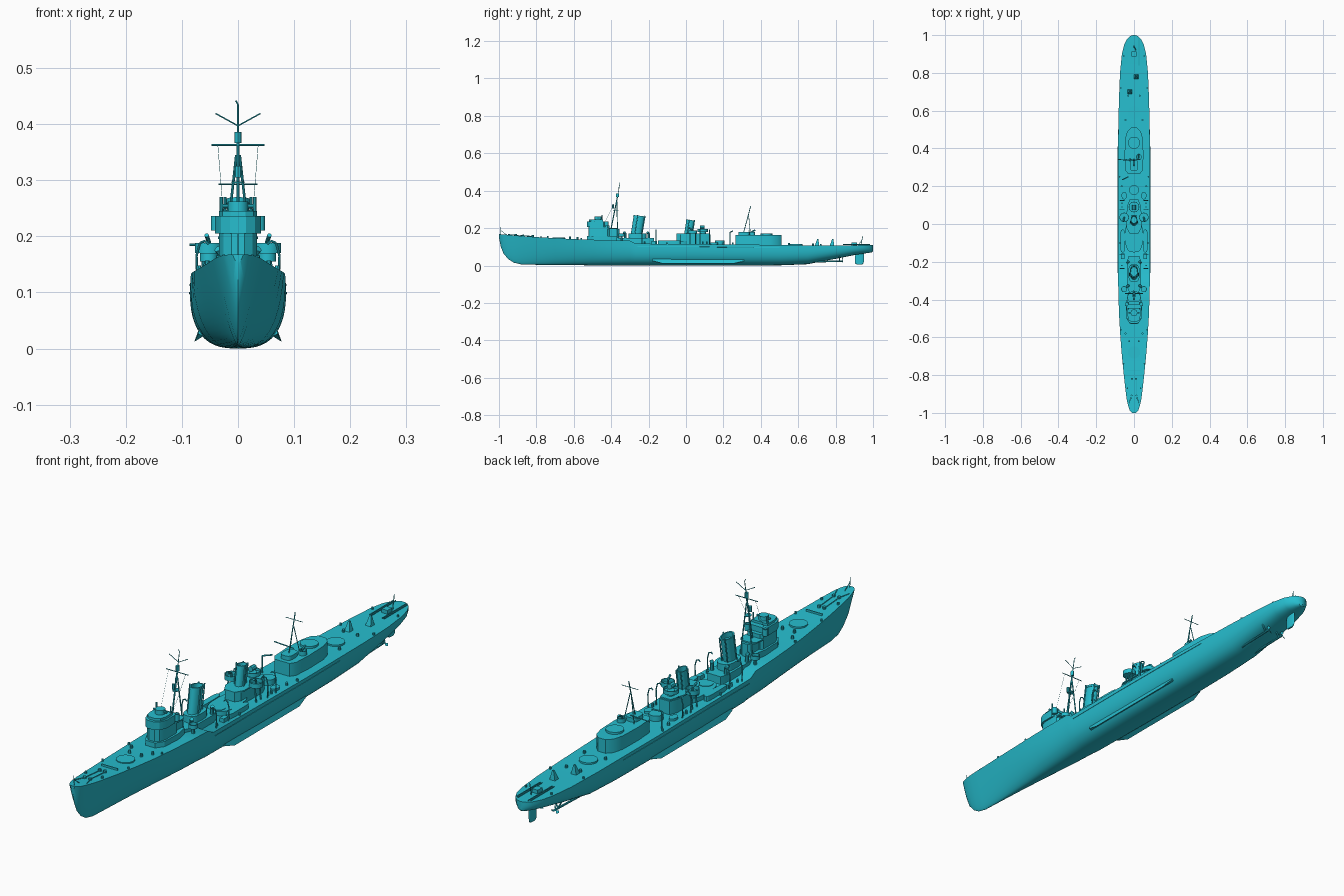
import bpy, bmesh, math
from mathutils import Vector

paint = bpy.data.materials.new("teal_paint")
paint.diffuse_color = (0.02, 0.52, 0.63, 1)


def finish(name, bm):
    bmesh.ops.recalc_face_normals(bm, faces=bm.faces)
    me = bpy.data.meshes.new(name)
    bm.to_mesh(me)
    bm.free()
    me.shade_smooth()
    me.set_sharp_from_angle(angle=math.radians(32))
    me.materials.append(paint)
    ob = bpy.data.objects.new(name, me)
    bpy.context.collection.objects.link(ob)
    return ob


def loft(name, rings):
    """Skin closed rings of points and cap both ends."""
    bm = bmesh.new()
    vs = [[bm.verts.new(p) for p in r] for r in rings]
    n = len(vs[0])
    for a, b in zip(vs, vs[1:]):
        for i in range(n):
            bm.faces.new((a[i], a[(i + 1) % n], b[(i + 1) % n], b[i]))
    bm.faces.new(vs[0])
    bm.faces.new(vs[-1])
    return finish(name, bm)


def oval(x, y, rx, ry, p=1.0, n=28):
    """Oval outline; p < 1 makes it boxier."""
    pw = lambda v: math.copysign(abs(v) ** p, v)
    return [(x + rx * pw(math.cos(2 * math.pi * i / n)), y + ry * pw(math.sin(2 * math.pi * i / n))) for i in range(n)]


def prism(name, pts, z0, z1, lean=0):
    return loft(name, [[(x, y, z0) for x, y in pts], [(x, y + lean, z1) for x, y in pts]])


def half(pts):
    """Full outline from its right-hand half."""
    return pts + [(-x, y) for x, y in reversed(pts)]


def box(name, x, y, w, d, z0, z1):
    return prism(name, [(x - w, y - d), (x + w, y - d), (x + w, y + d), (x - w, y + d)], z0, z1)


def rods(name, paths, r=0.002, mirror=False):
    """Round bars along each path."""
    bm = bmesh.new()
    for path in paths:
        for s in ((1, -1) if mirror else (1,)):
            pts = [Vector((p[0] * s, p[1], p[2])) for p in path]
            for a, b in zip(pts, pts[1:]):
                d = b - a
                m = d.to_track_quat('Z', 'Y').to_matrix().to_4x4()
                m.translation = (a + b) / 2
                bmesh.ops.create_cone(bm, cap_ends=True, segments=8, radius1=r, radius2=r, depth=d.length, matrix=m)
    return finish(name, bm)


def tub(name, x, y, r, z0, z1, wall=0.003):
    """Open-topped round tub."""
    o, i = oval(x, y, r, r), oval(x, y, r - wall, r - wall)
    fl = z0 + 0.004
    return loft(name, [[(*p, z0) for p in o], [(*p, z1) for p in o], [(*p, z1) for p in i], [(*p, fl) for p in i]])


# Hull stations: y, half width, deck height, keel height, bow flare
stations = [
    (-1, .010, .168, .150, 1), (-.99, .021, .167, .100, 1), (-.975, .027, .166, .063, 1),
    (-.95, .034, .164, .034, 1), (-.92, .040, .161, .015, .95), (-.88, .045, .158, .006, .9),
    (-.8, .054, .152, .004, .8), (-.7, .064, .146, .003, .65), (-.6, .072, .141, .002, .5),
    (-.5, .078, .138, .001, .35), (-.4, .082, .135, 0, .2), (-.3, .084, .133, 0, .1),
    (-.27, .085, .117, 0, .07), (0, .086, .115, 0, 0), (.3, .086, .112, 0, 0),
    (.5, .083, .110, .001, 0), (.65, .080, .108, .007, 0), (.8, .074, .107, .036, 0),
    (.9, .064, .108, .056, 0), (.95, .052, .109, .064, 0), (.98, .036, .109, .068, 0),
    (.995, .020, .109, .071, 0), (1, .006, .109, .076, 0)]
rings = []
N = 12
for y, w, zd, kz, f in stations:
    side = []
    for i in range(N + 1):
        a = i / N * math.pi / 2
        x = math.sin(a) ** .74
        t = 1 - max(math.cos(a), 0) ** .74
        x = (1 - f) * x + f * t ** .8
        side.append((w * x, y, kz + (zd - kz) * t))
    rings.append(side + [(-x, yy, z) for x, yy, z in reversed(side[1:])])
loft("hull", rings)

# Bilge keels, rudder, shafts and propellers
for s, side in ((1, "right"), (-1, "left")):
    loft("bilge_keel_" + side, [[(s * .062, y, .022), (s * .070, y, .034), (s * (.070 + k), y, .028 - 2 * k)]
                                for y, k in ((-.18, .001), (-.13, .008), (.26, .008), (.31, .001))])
    x = s * .033
    rods("propeller_shaft_" + side, [[(x, .55, .016), (x, .84, .024)]], .004)
    rods("shaft_struts_" + side, [[(x, .82, .024), (s * .015, .82, .05)], [(x, .82, .024), (s * .05, .82, .056)]], .003)
    bm = bmesh.new()
    for k in range(3):
        a = k * 2 * math.pi / 3 + math.pi / 2
        pt = lambda r, t, o: bm.verts.new((x + r * math.cos(a + t), .838 + o, .024 + r * math.sin(a + t)))
        bm.faces.new([pt(.002, 0, 0), pt(.013, -.5, -.003), pt(.018, 0, 0), pt(.013, .5, .003)])
    finish("propeller_" + side, bm)
loft("rudder", [[(px, y0 + (py + 1) / 2 * (y1 - y0), z) for px, py in oval(0, 0, .004, 1, n=12)]
                for z, y0, y1 in ((.006, .912, .942), (.012, .904, .95), (.05, .904, .952), (.066, .91, .95))])

# Gun barbettes and torpedo mount rings
for name, y, r, z0, z1 in (("forward_barbette", -.68, .033, .138, .150), ("upper_aft_barbette", .43, .032, .16, .170),
                           ("lower_aft_barbette", .59, .033, .105, .115), ("forward_torpedo_ring", -.12, .026, .115, .134),
                           ("aft_torpedo_ring", .18, .026, .11, .134)):
    prism(name, oval(0, y, r, r), z0, z1)

# Bridge: rounded tower, wider compass deck, director on top
tower = half([(.012, -.522), (.026, -.512), (.034, -.49), (.034, -.42), (.026, -.41)])
deck = half([(.014, -.528), (.030, -.517), (.041, -.49), (.041, -.44), (.030, -.425)])
prism("bridge_base", half([(.02, -.53), (.04, -.50), (.042, -.42), (.032, -.37)]), .13, .158)
prism("bridge_tower", tower, .13, .215)
prism("bridge_upper_deck", deck, .205, .236)
prism("bridge_roof", half([(.013, -.518), (.028, -.508), (.034, -.485), (.034, -.445)]), .236, .245)
prism("bridge_director", oval(0, -.47, .018, .018), .245, .262)
rods("rangefinder", [[(-.028, -.47, .254), (.028, -.47, .254)]], .004)
prism("bridge_rear_platform", oval(0, -.40, .036, .035, .6), .195, .200)
prism("mast_house", half([(.022, -.42), (.022, -.365), (.012, -.355)]), .13, .195)
for s in (1, -1):
    tub("bridge_wing_tub", s * .038, -.425, .010, .210, .236)
    rods("lookout_binoculars", [[(s * .03, -.45, .24), (s * .03, -.45, .27)]], .003)
    tub("forward_gun_tub", s * .052, -.345, .016, .155, .170)
    rods("tub_column", [[(s * .052, -.345, .125), (s * .052, -.345, .158)]], .006)

# Fore mast: raked tripod, crow's nest, yard and V-shaped arms
rods("foremast", [[(0, -.40, .20), (0, -.366, .37)]], .003)
rods("foremast_topmast", [[(0, -.368, .36), (0, -.354, .435), (-.004, -.354, .442)]], .0014)
rods("foremast_legs", [[(.026, -.365, .14), (.003, -.37, .345)]], .0024, True)
rods("foremast_yard", [[(-.047, -.368, .363), (.047, -.368, .363)]], .0016)
rods("foremast_arms", [[(0, -.36, .397), (.040, -.36, .419)]], .0012, True)
rods("foremast_rigging", [[(.036, -.368, .363), (.026, -.43, .24)]], .0004, True)
prism("crows_nest", oval(0, -.366, .006, .008, n=12), .366, .386)
prism("mast_platform", oval(0, -.375, .012, .014, n=12), .295, .298)
rods("mast_antenna_box", [[(0, -.39, .305), (0, -.39, .325)]], .006)


def funnel(name, y, rx, ry, z0, z1, lean):
    def ring(k, z):
        t = (z - z0) / (z1 - z0)
        return [(px, py + lean * t, z + (py - y) * -.12 * t) for px, py in oval(0, y, rx * k, ry * k)]
    loft(name, [ring(1, z0), ring(1, z1 - .008), ring(1.08, z1 - .008), ring(1.08, z1), ring(.88, z1), ring(.85, z1 - .02)])
    steam = [[(rx + .003, y - .3 * ry, z0), (rx + .003, y - .3 * ry + lean, z1 + .004)],
             [(rx * .6, y + ry, z0), (rx * .6, y + ry + lean, z1)]]
    rods(name + "_steam_pipes", steam, .0025, True)


# Forward funnel on its deckhouse
prism("forward_deckhouse", half([(.022, -.37), (.038, -.33), (.038, -.20), (.028, -.17)]), .11, .146)
prism("forward_funnel_base", oval(0, -.26, .030, .048, .7), .146, .172)
funnel("forward_funnel", -.265, .020, .030, .17, .266, .016)
for s in (1, -1):
    rods("forward_vents", [[(s * .03, y, .14), (s * .03, y, .17), (s * .036, y - .006, .178)] for y in (-.325, -.20)], .007)
    box("ready_locker", s * .06, -.17, .009, .014, .11, .131)

# Midships deckhouse, aft funnel, gun platforms and searchlight tower
prism("midships_deckhouse", oval(0, -.065, .047, .085, .7), .11, .132)
prism("aft_funnel_house", half([(.02, -.05), (.034, -.03), (.034, .10), (.022, .13)]), .11, .165)
prism("aft_funnel_platform", half([(.022, -.052), (.040, -.02), (.040, .06), (.022, .125)]), .165, .170)
funnel("aft_funnel", .012, .016, .022, .165, .243, .012)
for s in (1, -1):
    tub("midships_gun_tub", s * .052, .035, .025, .170, .188)
    rods("gun_tub_legs", [[(s * .062, y, .11), (s * .056, y, .172)] for y in (.022, .05)], .003)
    rods("tub_gun", [[(s * .052, .035, .172), (s * .052, .035, .19), (s * .056, .015, .202)]], .004)
    prism("deck_hatch", oval(s * .052, .15, .014, .02), .11, .122)
    prism("torpedo_reload_locker", oval(s * .06, -.09, .012, .06, .5), .11, .134)
prism("searchlight_tower", oval(0, .09, .013, .016), .165, .188)
tub("searchlight_platform", 0, .09, .028, .180, .194)
rods("searchlight", [[(0, .075, .204), (0, .10, .204)]], .010)

# Aft deckhouse, mast and derrick
prism("aft_deckhouse", half([(.032, .265), (.046, .285), (.050, .36), (.047, .45), (.036, .49), (.016, .51)]), .105, .162)
prism("aft_control_house", oval(0, .31, .022, .03, .6), .162, .178)
tub("aft_gun_tub", .026, .355, .015, .162, .178)
rods("aft_gun", [[(.026, .35, .165), (.026, .35, .18), (.026, .37, .19)]], .004)
rods("aft_mast", [[(0, .305, .165), (0, .346, .318)]], .002)
rods("aft_mast_legs", [[(.022, .345, .162), (.002, .335, .268)]], .0016, True)
rods("aft_mast_yard", [[(-.035, .339, .293), (.035, .339, .293)]], .0012)
rods("derrick_boom", [[(0, .335, .185), (-.086, .342, .185)]], .0022)
rods("torpedo_crane", [[(-.062, .235, .11), (-.062, .235, .178), (-.03, .25, .184)]], .003)

# Boat davits
rods("boat_davits", [[(.072, y, .112), (.074, y, .165), (.068, y, .188), (.058, y, .192), (.052, y, .186)]
                     for y in (-.235, -.16, .075, .125)], .0022, True)
rods("boat_cradles", [[(.064, y, .112), (.064, y, .128)] for y in (-.22, -.18, .09, .11)], .004, True)

# Bow gear: windlasses, chains, bollards, jackstaff, anchors
rods("capstans", [[(.011, -.82, .15), (.011, -.82, .163)], [(.012, -.91, .156), (.012, -.91, .168)]], .006, True)
rods("anchor_chains", [[(.011, -.82, .156), (.012, -.91, .163), (.026, -.95, .166)]], .0018, True)
box("breakwater", 0, -.775, .034, .002, .148, .158)
rods("jackstaff", [[(0, -.99, .165), (0, -.993, .205)], [(0, -.96, .165), (0, -.991, .188)]], .0012)
rods("anchors", [[(.032, -.925, .15), (.027, -.915, .128), (.027, -.895, .132)]], .003, True)
rods("bollards", [[(w, y, z), (w, y, z + .01)] for w, y, z in
     ((.035, -.87, .156), (.055, -.74, .147), (.07, -.56, .138), (.076, -.1, .114), (.076, .25, .112), (.07, .72, .106), (.054, .89, .106))],
     .004, True)

# Deck ventilators along the open decks
rods("mushroom_vents", [[(x, y, .105), (x, y, z)] for x, y, z in
     ((.045, -.58, .152), (.025, -.62, .154), (.062, -.05, .126), (.066, .2, .124), (.045, .55, .12), (.03, .68, .118))], .005, True)

# Stern gear: charge throwers, loading frames, racks and staff
for x, y in ((-.022, .70), (.012, .78)):
    loft("loading_frame", [[(x - .012, y - .012, .105), (x + .012, y - .012, .105), (x + .012, y + .012, .105), (x - .012, y + .012, .105)],
                           [(x - .003, y + .002, .143), (x + .003, y + .002, .143), (x + .003, y + .008, .143), (x - .003, y + .008, .143)]])
rods("stern_rails", [[(.022, .84, .113), (.022, .985, .113)], [(.030, .84, .113), (.030, .98, .113)]], .002, True)
box("smoke_generator", 0, .90, .012, .014, .105, .122)
rods("ensign_staff", [[(0, .935, .107), (0, .945, .158)], [(.01, .92, .107), (0, .942, .138)]], .0016)

# Portholes strip: rubbing strakes along the hull side
rods("side_strake", [[(.0855, -.26, .1), (.0865, 0, .1), (.0865, .3, .098), (.0835, .5, .097)]], .0012, True)
